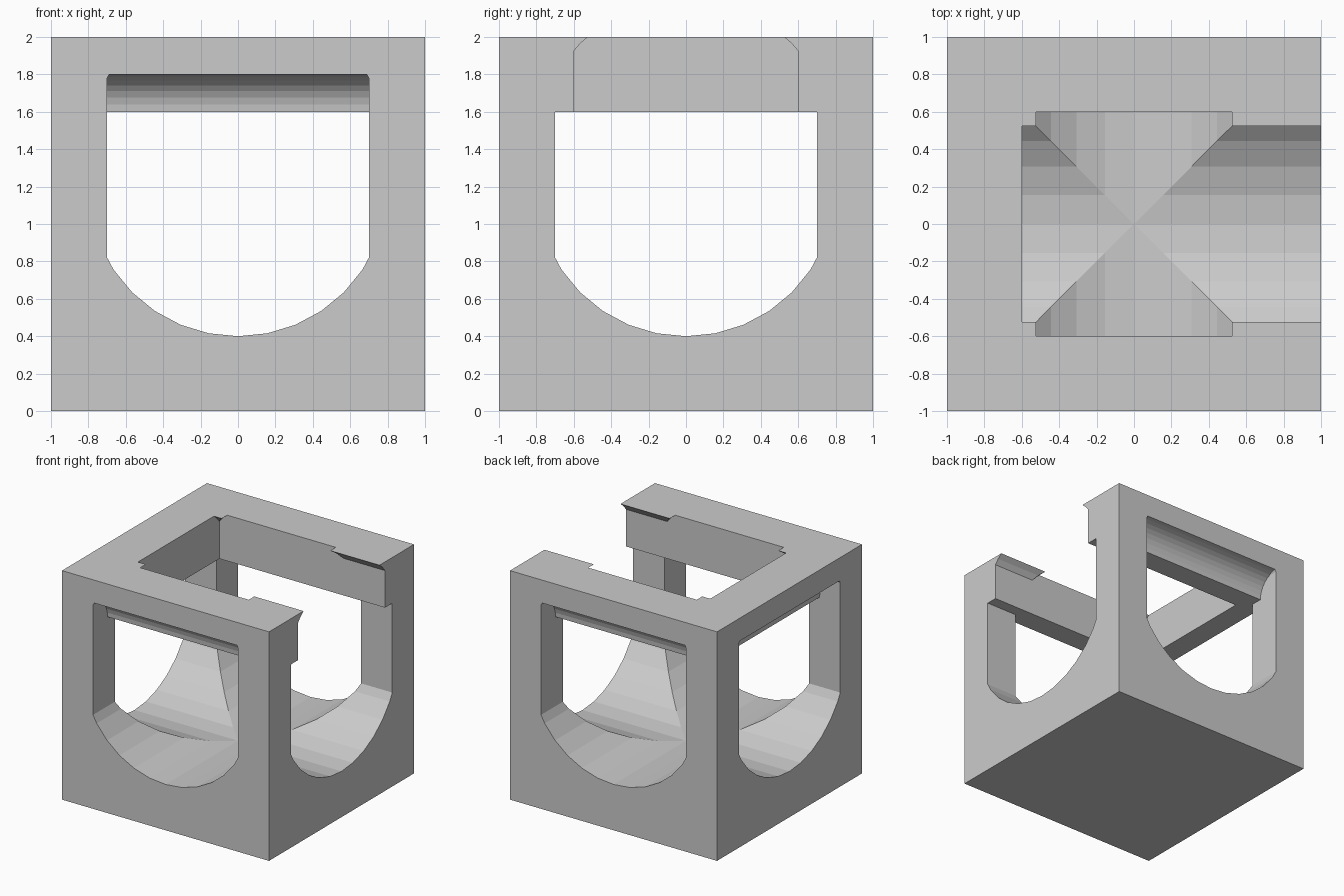
import bpy, bmesh, math
from mathutils import Matrix

if "Cube" in bpy.data.objects:
    bpy.data.objects.remove(bpy.data.objects["Cube"])

R, SEG = 0.8, 32


def arc_height(u):
    """Height above centre of the faceted circle at offset u."""
    step = 2 * math.pi / SEG
    for i in range(SEG // 4):
        a, b = i * step, (i + 1) * step
        u0, u1 = R * math.sin(a), R * math.sin(b)
        if u0 <= u <= u1:
            t = (u - u0) / (u1 - u0)
            return R * (math.cos(a) * (1 - t) + math.cos(b) * t)


def half_arc(w):
    """Faceted arc points (u, h) from -w to w."""
    us = [R * math.sin(2 * math.pi * i / SEG) for i in range(SEG // 4)]
    us = [u for u in us if u < w] + [w]
    right = [(u, arc_height(u)) for u in us]
    return [(-u, h) for u, h in right[:0:-1]] + right


def prism(name, profile, a, b, turn=0):
    """Profile (x, z) extruded along y from a to b, then turned about z."""
    bm = bmesh.new()
    ends = [[bm.verts.new((u, y, z)) for u, z in profile] for y in (a, b)]
    n = len(profile)
    bm.faces.new(ends[0])
    bm.faces.new(ends[1][::-1])
    for i in range(n):
        j = (i + 1) % n
        bm.faces.new((ends[0][i], ends[0][j], ends[1][j], ends[1][i]))
    bmesh.ops.recalc_face_normals(bm, faces=bm.faces[:])
    return finish(name, bm, turn)


def finish(name, bm, turn=0):
    rot = Matrix.Rotation(math.radians(turn), 4, 'Z')
    if turn:
        rot = Matrix([[round(c) for c in row] for row in rot])
    bm.transform(rot)
    me = bpy.data.meshes.new(name)
    bm.to_mesh(me)
    bm.free()
    ob = bpy.data.objects.new(name, me)
    bpy.context.collection.objects.link(ob)
    return ob


def cove(turn):
    """Rounded groove under a lintel, its ends trimmed by the tunnel arch."""
    pts = [(0.2 * math.cos(2 * math.pi * i / SEG), 1.6 + 0.2 * math.sin(2 * math.pi * i / SEG))
           for i in range(SEG)]
    ob = prism("cove_cutter", [(u - 1, z) for u, z in pts], -0.7, 0.7)
    bm = bmesh.new()
    bm.from_mesh(ob.data)
    bpy.data.objects.remove(ob)
    a0, a1 = math.radians(56.25), math.radians(67.5)
    mid = (a0 + a1) / 2
    for s in (-1, 1):
        cut = bmesh.ops.bisect_plane(
            bm, geom=bm.verts[:] + bm.edges[:] + bm.faces[:],
            plane_co=(0, s * R * math.sin(a0), 1.4 + R * math.cos(a0)),
            plane_no=(0, s * math.sin(mid), math.cos(mid)), clear_outer=True)
        edges = [e for e in cut['geom_cut'] if isinstance(e, bmesh.types.BMEdge)]
        bmesh.ops.contextual_create(bm, geom=edges)
    bmesh.ops.recalc_face_normals(bm, faces=bm.faces[:])
    return finish("cove_cutter", bm, turn)


# solid block
bm = bmesh.new()
bmesh.ops.create_cube(bm, size=2, matrix=Matrix.Translation((0, 0, 1)))
block = finish("hollow_block", bm)

# tunnels with rounded floors, and the narrower arched chamber above them
lower = [(u, 1.2 - h) for u, h in half_arc(0.7)] + [(0.7, 1.6), (-0.7, 1.6)]
upper = [(u, 1.4 + h) for u, h in half_arc(0.6)] + [(0.6, 1.1), (-0.6, 1.1)]
cutters = [
    prism("tunnel_cutter", lower, -1.3, 1.3),
    prism("tunnel_cutter", lower, -1.3, 1.3, 90),
    prism("chamber_cutter", upper, -0.6, 0.6),
    prism("open_side_cutter", upper, -1.3, 0.6, 90),   # open to the right
]
# coves on the left, front and back
cutters += [cove(t) for t in (0, 90, -90)]

for c in cutters:
    c.hide_render = True
    m = block.modifiers.new("cut", 'BOOLEAN')
    m.operation, m.solver, m.object = 'DIFFERENCE', 'EXACT', c

# bake the cuts and drop the cutters
dg = bpy.context.evaluated_depsgraph_get()
block_mesh = bpy.data.meshes.new_from_object(block.evaluated_get(dg))
block.modifiers.clear()
block.data = block_mesh
for c in cutters:
    bpy.data.objects.remove(c)
